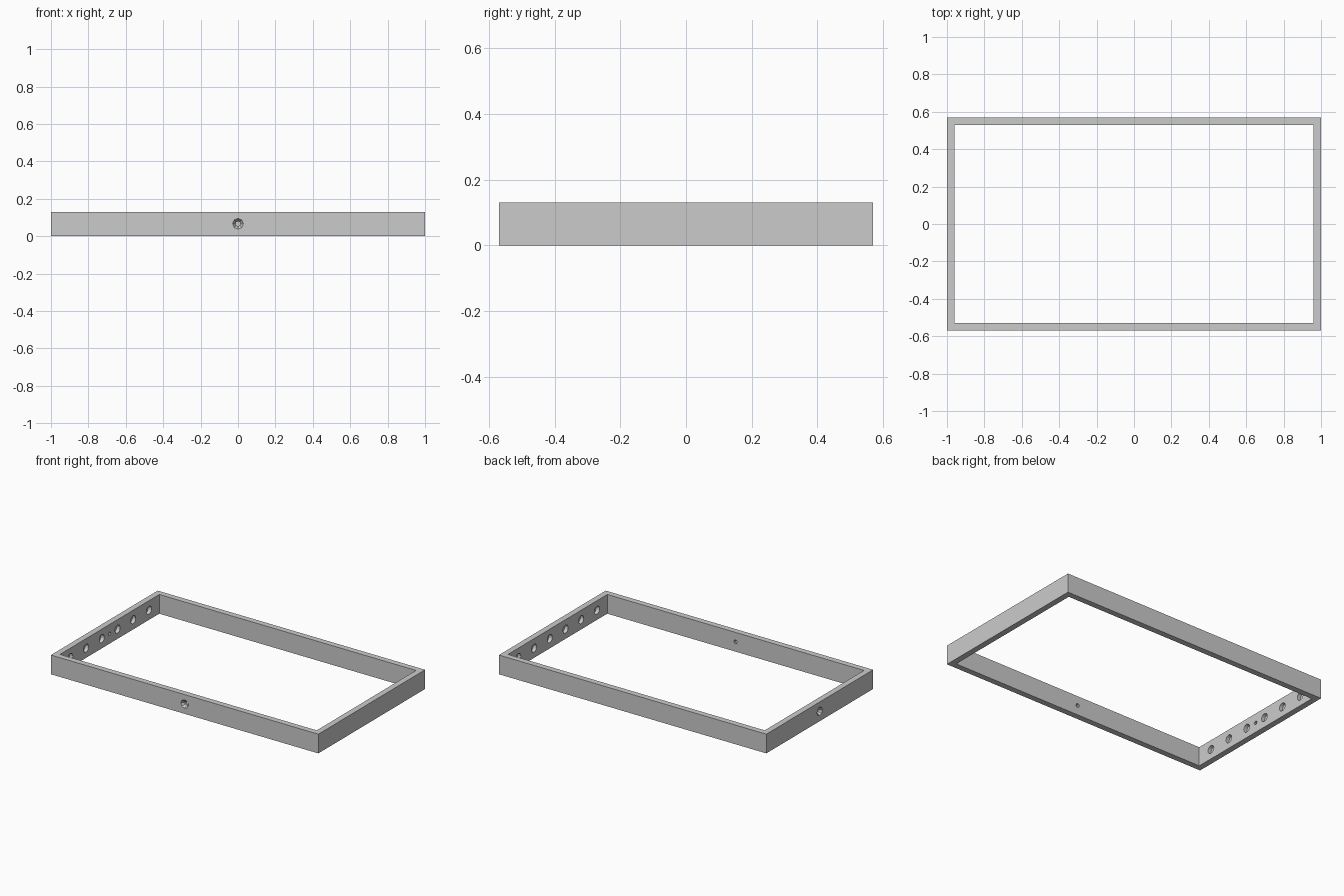
import bpy, bmesh
from mathutils import Vector, Matrix

if "Cube" in bpy.data.objects:
    bpy.data.objects.remove(bpy.data.objects["Cube"])

HX, HY, H, T = 1.0, 0.57, 0.13, 0.04   # half sizes, height, wall thickness
ZC = 0.066                             # height of all hole centres

grey = bpy.data.materials.new("light_grey")
grey.diffuse_color = (0.6, 0.6, 0.6, 1)
grey.use_nodes = True
grey.node_tree.nodes["Principled BSDF"].inputs["Base Color"].default_value = grey.diffuse_color


def make_object(name, bm):
    bmesh.ops.recalc_face_normals(bm, faces=bm.faces)
    mesh = bpy.data.meshes.new(name)
    bm.to_mesh(mesh)
    bm.free()
    mesh.materials.append(grey)
    ob = bpy.data.objects.new(name, mesh)
    bpy.context.collection.objects.link(ob)
    return ob


def add_cone(bm, start, direction, length, r1, r2, sides):
    """Closed cone or cylinder from start along direction."""
    d = Vector(direction)
    m = Matrix.Translation(Vector(start) + d * length / 2) @ d.to_track_quat('Z', 'Y').to_matrix().to_4x4()
    bmesh.ops.create_cone(bm, cap_ends=True, segments=sides, radius1=r1,
                          radius2=r2, depth=length, matrix=m)


def cut(target, bm, name):
    cutter = make_object(name, bm)
    cutter.hide_render = True
    mod = target.modifiers.new(name, 'BOOLEAN')
    mod.operation, mod.solver, mod.object = 'DIFFERENCE', 'EXACT', cutter
    bpy.context.view_layer.objects.active = target
    bpy.ops.object.modifier_apply(modifier=name)
    bpy.data.objects.remove(cutter)


# rectangular frame: outer and inner rings joined by quads
bm = bmesh.new()
rings = []
for inset, z in ((0, 0), (0, H), (T, H), (T, 0)):
    x, y = HX - inset, HY - inset
    rings.append([bm.verts.new((sx * x, sy * y, z))
                  for sx, sy in ((-1, -1), (1, -1), (1, 1), (-1, 1))])
for a, b in zip(rings, rings[1:] + rings[:1]):
    for i in range(4):
        j = (i + 1) % 4
        bm.faces.new((a[i], a[j], b[j], b[i]))
frame = make_object("frame", bm)

# six blind round holes on the inside of each end wall
bm = bmesh.new()
for side in (-1, 1):
    for k in range(6):
        y = (k - 2.5) * 0.168
        add_cone(bm, (side * (HX - T - 0.01), y, ZC), (side, 0, 0), 0.034, 0.027, 0.027, 16)
cut(frame, bm, "blind_holes")

# countersunk screw holes through the front wall and the left wall
screws = (((0, -HY, ZC), Vector((0, 1, 0))), ((-HX, 0, ZC), Vector((1, 0, 0))))
bm = bmesh.new()
for pos, d in screws:
    add_cone(bm, Vector(pos) - d * 0.01, d, T + 0.02, 0.013, 0.013, 8)
cut(frame, bm, "screw_holes")
bm = bmesh.new()
for pos, d in screws:
    add_cone(bm, Vector(pos) - d * 0.005, d, 0.025, 0.033, 0.013, 8)
cut(frame, bm, "countersinks")
